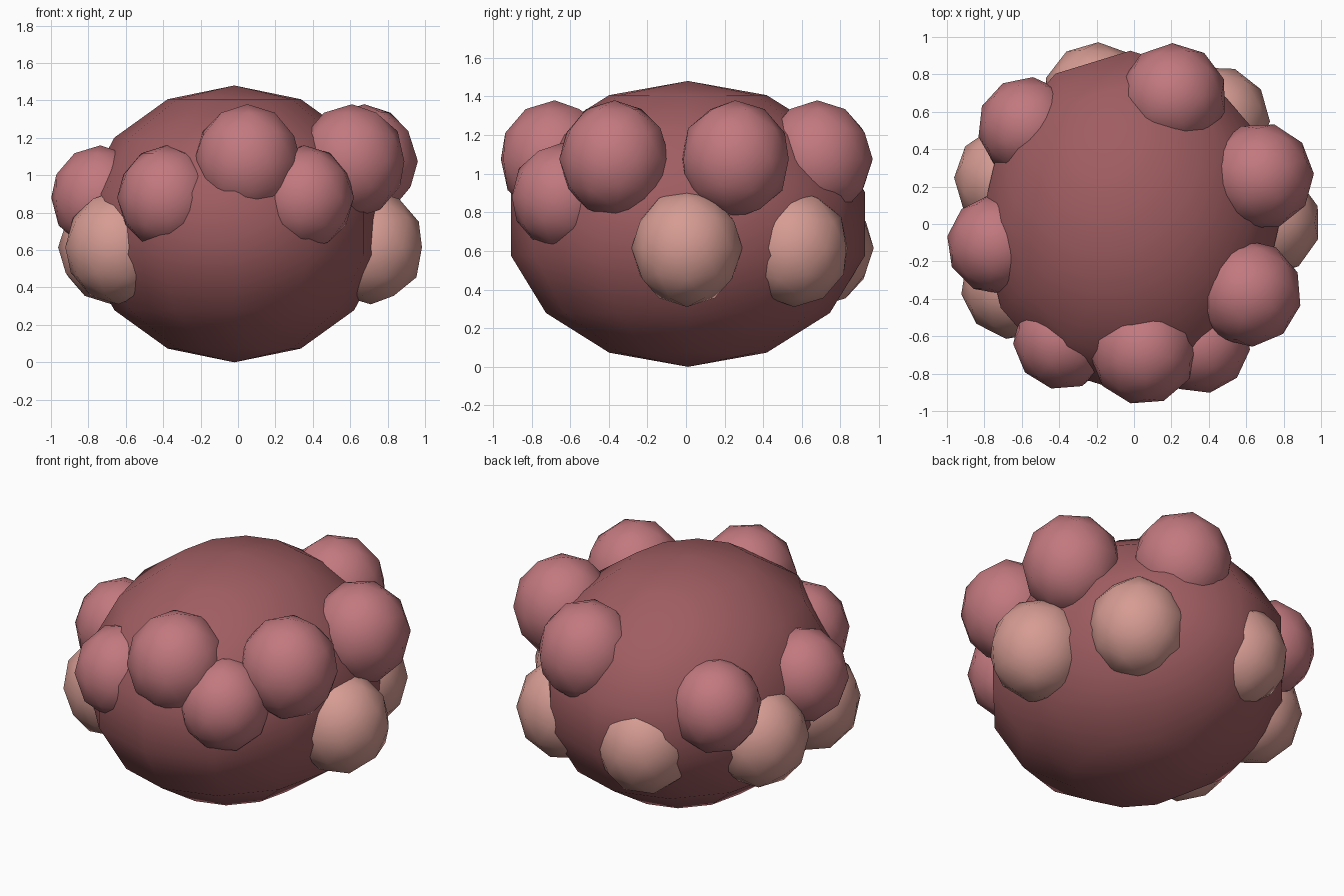
import bpy
from math import atan2

if "Cube" in bpy.data.objects:
    bpy.data.objects.remove(bpy.data.objects["Cube"])


def material(name, rgb):
    m = bpy.data.materials.new(name)
    m.diffuse_color = (*rgb, 1)
    m.use_nodes = True
    m.node_tree.nodes["Principled BSDF"].inputs["Base Color"].default_value = m.diffuse_color
    return m


BODY = material("dark_red", (0.35, 0.11, 0.12))
PINK = material("pink", (0.54, 0.19, 0.21))
PALE = material("pale_pink", (0.67, 0.33, 0.29))


def finish(name, loc, scale, mat):
    ob = bpy.context.object
    ob.name = name
    ob.location = loc
    ob.scale = scale
    ob.data.materials.append(mat)
    bpy.ops.object.shade_smooth()
    return ob


# Main egg-shaped body
bpy.ops.mesh.primitive_uv_sphere_add(segments=12, ring_count=7, radius=1)
finish("body", (-0.02, 0.01, 0.74), (0.82, 0.94, 0.74), BODY)


def lobes(name, centres, z, width, height, mat):
    for i, (x, y) in enumerate(centres):
        bpy.ops.mesh.primitive_ico_sphere_add(subdivisions=2, radius=1)
        ob = finish(f"{name}_{i + 1}", (x, y, z), (width, width, height), mat)
        ob.rotation_euler.z = atan2(y, x)


# Upper lobes
lobes("upper_lobe", [(0.05, -0.68), (0.61, -0.37), (0.675, 0.255), (0.21, 0.68)],
      1.075, 0.287, 0.305, PINK)
# Middle lobes
lobes("middle_lobe", [(0.355, -0.64), (-0.38, -0.62), (-0.735, -0.11), (-0.57, 0.52)],
      0.88, 0.267, 0.28, PINK)
# Lower pale lobes
lobes("lower_lobe", [(0.71, 0.005), (0.44, 0.56), (-0.2, 0.685), (-0.675, 0.24), (-0.64, -0.33)],
      0.615, 0.287, 0.305, PALE)
